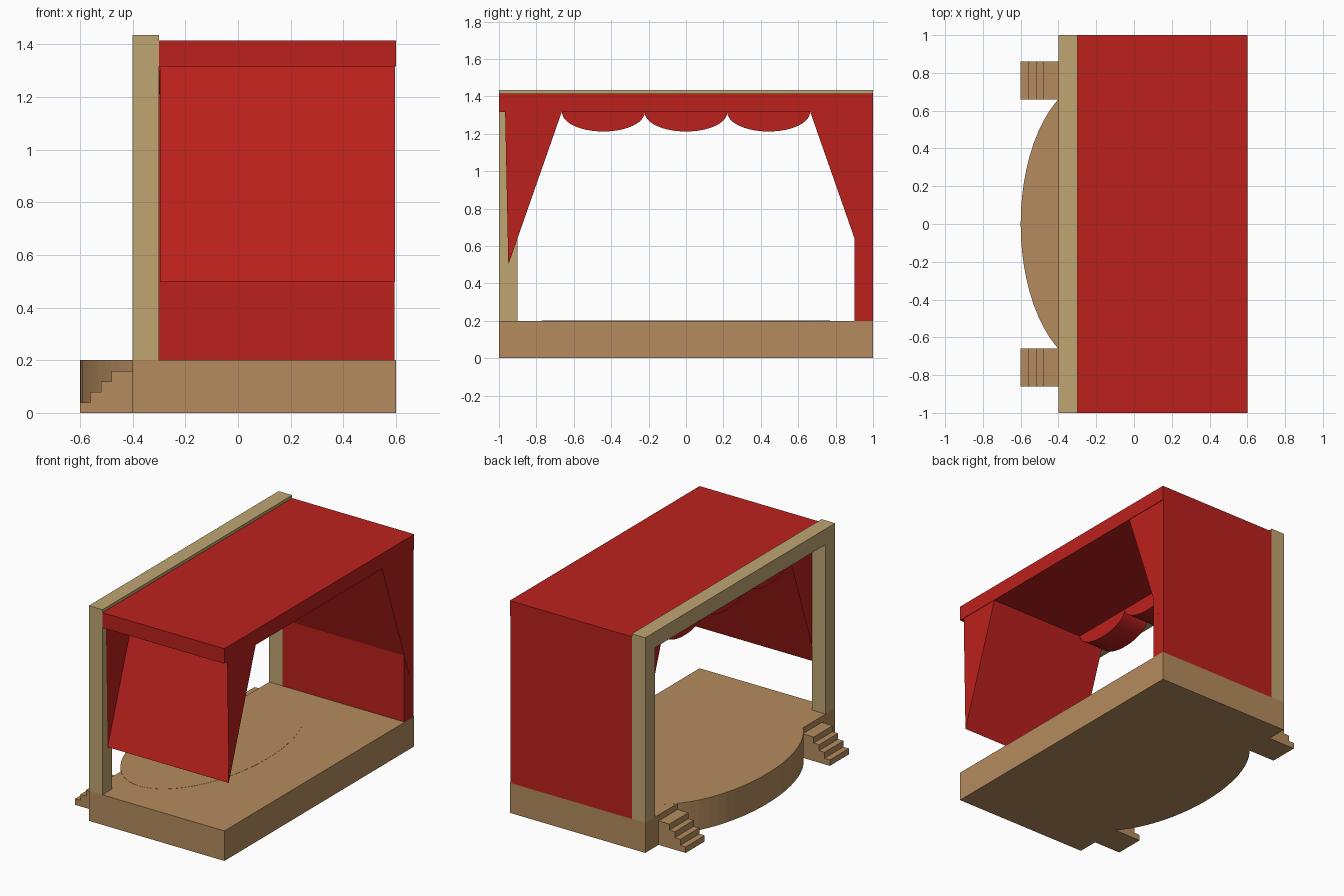
import bpy, bmesh
from math import cos, sin, pi

if "Cube" in bpy.data.objects:
    bpy.data.objects.remove(bpy.data.objects["Cube"])


def material(name, color):
    m = bpy.data.materials.new(name)
    m.diffuse_color = color
    m.use_nodes = True
    m.node_tree.nodes["Principled BSDF"].inputs["Base Color"].default_value = m.diffuse_color
    return m


WOOD = material("wood", (0.46, 0.26, 0.11, 1))
FRAME = material("frame_wood", (0.53, 0.38, 0.17, 1))
CLOTH = material("red_cloth", (0.5, 0.015, 0.012, 1))


def finish(bm, name, mat):
    mesh = bpy.data.meshes.new(name)
    bm.to_mesh(mesh)
    bm.free()
    mesh.materials.append(mat)
    ob = bpy.data.objects.new(name, mesh)
    bpy.context.collection.objects.link(ob)
    return ob


def extrude(name, mat, profile, offset):
    """Solid from a planar profile of 3D points pushed along offset."""
    bm = bmesh.new()
    face = bm.faces.new([bm.verts.new(p) for p in profile])
    res = bmesh.ops.extrude_face_region(bm, geom=[face], use_keep_orig=True)
    top = [v for v in res["geom"] if isinstance(v, bmesh.types.BMVert)]
    bmesh.ops.translate(bm, vec=offset, verts=top)
    bmesh.ops.recalc_face_normals(bm, faces=bm.faces[:])
    return finish(bm, name, mat)


def box(name, mat, x, y, z):
    pts = [(x[0], y[0], z[0]), (x[1], y[0], z[0]), (x[1], y[1], z[0]), (x[0], y[1], z[0])]
    return extrude(name, mat, pts, (0, 0, z[1] - z[0]))


# Stage floor and rounded apron
box("stage_base", WOOD, (-0.4, 0.6), (-1, 1), (0, 0.2))
N = 64
apron = [(-0.19 + 0.41 * cos(2 * pi * i / N), 0.77 * sin(2 * pi * i / N), 0) for i in range(N)]
extrude("apron", WOOD, apron, (0, 0, 0.201))

# Stairs, posts and gathered side curtains, once per side
steps = [(-0.4, 0), (-0.6, 0), (-0.6, 0.04), (-0.56, 0.04), (-0.56, 0.08), (-0.52, 0.08),
         (-0.52, 0.12), (-0.48, 0.12), (-0.48, 0.16), (-0.4, 0.16)]
for side, s in (("left", -1), ("right", 1)):
    extrude(side + "_stairs", WOOD, [(x, s * 0.66, z) for x, z in steps], (0, s * 0.2, 0))
    box(side + "_post", FRAME, (-0.4, -0.3), (s * 0.9, s * 1.0), (0.2, 1.33))

    # The curtain has two triangular ends and a slanted sheet, open on the outside
    bm = bmesh.new()
    tri = [(0.967, 1.315), (0.665, 1.315), (0.95, 0.5)]
    a, b = ([bm.verts.new((x, s * y, z)) for y, z in tri] for x in (-0.297, 0.597))
    bm.faces.new(a)
    bm.faces.new(b)
    bm.faces.new((a[1], a[2], b[2], b[1]))
    bmesh.ops.recalc_face_normals(bm, faces=bm.faces[:])
    finish(bm, side + "_curtain", CLOTH)

box("top_beam", FRAME, (-0.4, -0.3), (-1, 1), (1.33, 1.435))

# Cloth roof and the full wall on one side
box("canopy", CLOTH, (-0.3, 0.6), (-1, 1), (1.315, 1.415))
box("side_wall", CLOTH, (-0.3, 0.595), (0.9, 1), (0.2, 1.315))

# Scalloped valance behind the beam
for i, cy in enumerate((-0.442, 0, 0.442)):
    arc = [(-0.3, cy + 0.221 * cos(pi * k / 24), 1.315 - 0.103 * sin(pi * k / 24)) for k in range(25)]
    extrude("scallop_%d" % (i + 1), CLOTH, arc, (0.19, 0, 0))
